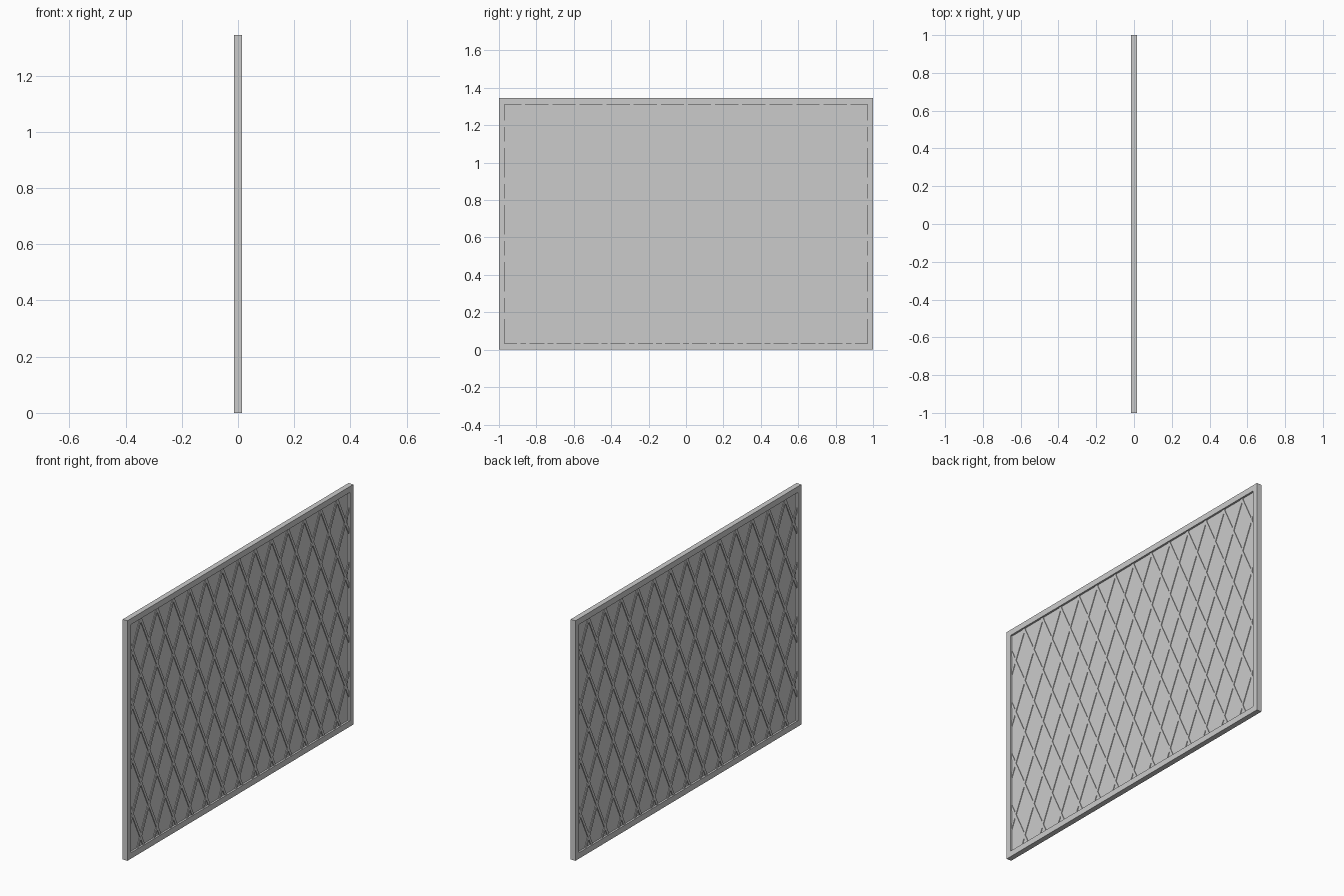
import bpy, bmesh, math
from mathutils import Vector, Matrix

if "Cube" in bpy.data.objects:
    bpy.data.objects.remove(bpy.data.objects["Cube"])

HW, H, D = 1.0, 1.345, 0.015          # half width, height, half depth
IY, Z0, Z1 = 0.97, 0.033, 1.312       # frame opening
STEP_Y, STEP_Z = 0.145, 0.305         # diamond size
TOP = 1.305                           # height of the top crossing at y = 0
BAR_W, BAR_D = 0.015, 0.016           # lead strip width and depth


def finish(bm, name):
    bmesh.ops.recalc_face_normals(bm, faces=bm.faces)
    me = bpy.data.meshes.new(name)
    bm.to_mesh(me)
    bm.free()
    ob = bpy.data.objects.new(name, me)
    bpy.context.collection.objects.link(ob)
    return ob


def add_box(bm, size, matrix):
    bmesh.ops.create_cube(bm, size=1, matrix=matrix @ Matrix.Diagonal((*size, 1)))


# Frame: rectangular ring with a square section
bm = bmesh.new()
rings = []
for x, y, a, b in ((-D, HW, 0, H), (D, HW, 0, H), (D, IY, Z0, Z1), (-D, IY, Z0, Z1)):
    rings.append([bm.verts.new((x, *p)) for p in ((-y, a), (y, a), (y, b), (-y, b))])
for i in range(4):
    r, s = rings[i], rings[(i + 1) % 4]
    for j in range(4):
        k = (j + 1) % 4
        bm.faces.new((r[j], r[k], s[k], s[j]))
finish(bm, "window_frame")

# Glass pane
bm = bmesh.new()
add_box(bm, (0.008, 2 * IY + 0.01, Z1 - Z0 + 0.01),
        Matrix.Translation((0, 0, (Z0 + Z1) / 2)))
finish(bm, "glass_pane")

# Diagonal lead strips, trimmed to the frame opening
TRIM = (((0, IY, 0), (0, 1, 0)), ((0, -IY, 0), (0, -1, 0)),
        ((0, 0, Z1), (0, 0, 1)), ((0, 0, Z0), (0, 0, -1)))
tilt = math.atan2(STEP_Y, STEP_Z)
mid = (Z0 + Z1) / 2
for side, name in ((1, "lead_strips_right"), (-1, "lead_strips_left")):
    bm = bmesh.new()
    for i in range(-14, 15):
        y = i * STEP_Y + side * (mid - TOP) * STEP_Y / STEP_Z
        add_box(bm, (BAR_D, BAR_W, 4), Matrix.Translation((0, y, mid))
                @ Matrix.Rotation(-side * tilt, 4, 'X'))
    for co, no in TRIM:
        bmesh.ops.bisect_plane(bm, geom=bm.verts[:] + bm.edges[:] + bm.faces[:],
                               plane_co=Vector(co), plane_no=Vector(no), clear_outer=True)
        bmesh.ops.holes_fill(bm, edges=[e for e in bm.edges if e.is_boundary], sides=0)
    finish(bm, name)
